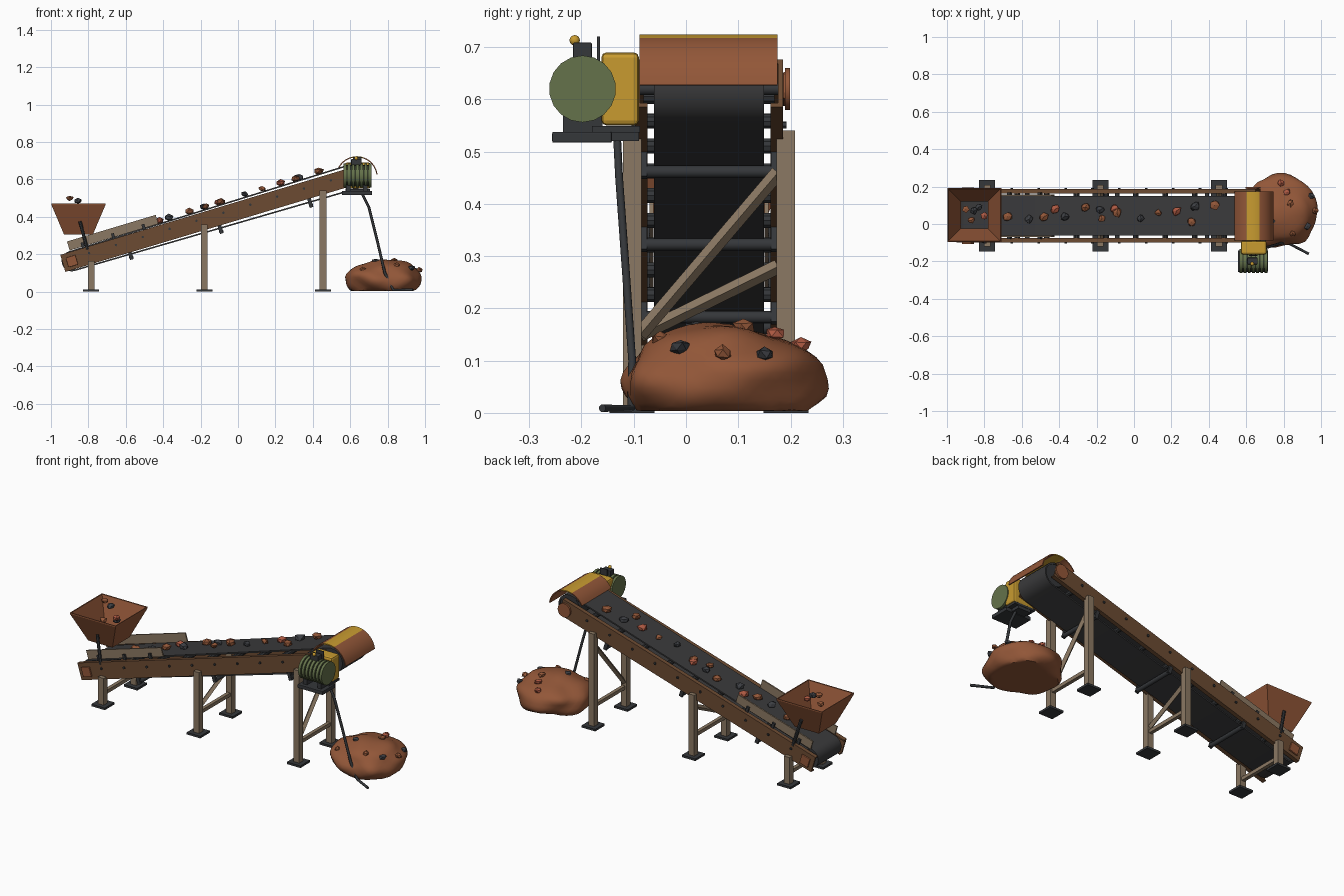
import bpy, bmesh, math, random
from mathutils import Matrix, Vector, noise

random.seed(4)
if "Cube" in bpy.data.objects:
    bpy.data.objects.remove(bpy.data.objects["Cube"])


def material(name, *rgb):
    m = bpy.data.materials.new(name)
    m.use_nodes = True
    m.diffuse_color = (*rgb, 1)
    node = next(n for n in m.node_tree.nodes if n.type == 'BSDF_PRINCIPLED')
    node.inputs["Base Color"].default_value = (*rgb, 1)
    return m


RUST = material("rust", .29, .095, .04)
BROWN = material("beam brown", .15, .07, .032)
STEEL = material("weathered steel", .26, .19, .125)
DARK = material("dark metal", .035, .038, .042)
RUBBER = material("belt rubber", .042, .042, .044)
YELLOW = material("safety yellow", .58, .33, .03)
GREEN = material("olive green", .13, .17, .07)
DEEP = material("deep green", .03, .038, .02)
RED = material("red stone", .42, .1, .055)
COAL = material("dark stone", .045, .048, .055)

# Inclined frame: local x runs up the belt, local z is normal to it
YC = .044
TAIL, HEAD = Vector((-.888, YC, .163)), Vector((.635, YC, .62))
LENGTH = (HEAD - TAIL).length
SLOPE = math.atan2(HEAD.z - TAIL.z, HEAD.x - TAIL.x)
INCLINE = Matrix.Translation(TAIL) @ Matrix.Rotation(-SLOPE, 4, 'Y')
WORLD = Matrix.Identity(4)
smooth_parts = []


def finish(bm, name, mats, frame=WORLD, smooth=False):
    bm.transform(frame)
    bmesh.ops.recalc_face_normals(bm, faces=bm.faces[:])
    me = bpy.data.meshes.new(name)
    bm.to_mesh(me)
    bm.free()
    for m in (mats if isinstance(mats, list) else [mats]):
        me.materials.append(m)
    ob = bpy.data.objects.new(name, me)
    bpy.context.collection.objects.link(ob)
    if smooth:
        smooth_parts.append(ob)
    return ob


def box(name, mat, lo, hi, frame=WORLD, bevel=0):
    lo, hi = Vector(lo), Vector(hi)
    bm = bmesh.new()
    bmesh.ops.create_cube(bm, size=1)
    bmesh.ops.scale(bm, vec=hi - lo, verts=bm.verts[:])
    bmesh.ops.translate(bm, vec=(lo + hi) / 2, verts=bm.verts[:])
    if bevel:
        bmesh.ops.bevel(bm, geom=bm.edges[:], offset=bevel, segments=2,
                        profile=.5, affect='EDGES')
    return finish(bm, name, mat, frame)


def tube(name, mat, a, b, r, sides=16, frame=WORLD):
    a, b = Vector(a), Vector(b)
    turn = (b - a).to_track_quat('Z', 'Y').to_matrix().to_4x4()
    bm = bmesh.new()
    bmesh.ops.create_cone(bm, cap_ends=True, segments=sides, radius1=r, radius2=r,
                          depth=(b - a).length,
                          matrix=Matrix.Translation((a + b) / 2) @ turn)
    return finish(bm, name, mat, frame, sides > 6)


def band(name, mats, outer, inner, y0, y1, closed, frame=WORLD):
    """Strip of given thickness between two matching profiles in x and z."""
    bm = bmesh.new()
    rows = [[bm.verts.new((p[0], y, p[1])) for p in prof]
            for prof, y in ((outer, y0), (outer, y1), (inner, y1), (inner, y0))]
    n = len(outer)
    for i in range(n if closed else n - 1):
        j = (i + 1) % n
        for k in range(4):
            q = rows[(k + 1) % 4]
            bm.faces.new((rows[k][i], rows[k][j], q[j], q[i]))
    if not closed:
        for i in (0, n - 1):
            bm.faces.new([row[i] for row in rows])
    return finish(bm, name, mats, frame, True)


def arc(cx, cz, r, a0, a1, n):
    angles = [math.radians(a0 + (a1 - a0) * i / n) for i in range(n + 1)]
    return [(cx + r * math.cos(a), cz + r * math.sin(a)) for a in angles]


def rock(mat, pos, r, name="loose_rock"):
    bm = bmesh.new()
    bmesh.ops.create_icosphere(bm, subdivisions=1, radius=r)
    for v in bm.verts:
        v.co *= random.uniform(.75, 1.15)
        v.co.z *= .75
    spin = Matrix.Rotation(random.uniform(0, 6), 4, 'Z')
    finish(bm, name, mat, Matrix.Translation(pos) @ spin)


# Belt loop and pulleys
def loop(t):
    return arc(0, 0, .055 - t, 90, 270, 12) + arc(LENGTH, 0, .07 - t, -90, 90, 12)


band("belt", RUBBER, loop(0), loop(.008), -.105, .105, True, INCLINE)
for name, s, r in (("tail_pulley", 0, .047), ("head_pulley", LENGTH, .062)):
    tube(name, DARK, (s, -.1, 0), (s, .1, 0), r, 20, INCLINE)
    tube(name + "_shaft", DARK, (s, -.15, 0), (s, .15, 0), .012, 12, INCLINE)

# Carrying idlers and return rollers
for i in range(9):
    s = .12 + i * .165
    tube("carry_idler", DARK, (s, -.125, .03), (s, .125, .03), .015, 10, INCLINE)
for s in (.31, .81, 1.31):
    n = -.069 - .015 * s / LENGTH
    tube("return_roller", DARK, (s, -.12, n), (s, .12, n), .012, 12, INCLINE)
    for side in (-1, 1):
        box("roller_bracket", DARK, (s - .01, side * .125 - .006, n - .012),
            (s + .01, side * .125 + .006, -.03), INCLINE)

# Channel side beams, bolts, bearings and skirt boards
for side in (-1, 1):
    def sided(name, mat, x, y, z, bevel=0):
        ys = sorted((side * y[0], side * y[1]))
        box(name, mat, (x[0], ys[0], z[0]), (x[1], ys[1], z[1]), INCLINE, bevel)
    ends = (-.05, LENGTH + .03)
    sided("beam_web", BROWN, ends, (.132, .142), (-.045, .05))
    for z in (-.045, .042):
        sided("beam_flange", BROWN, ends, (.118, .132), (z, z + .008))
    for i in range(10):
        s = .1 + i * .15
        tube("beam_bolt", DARK, (s, side * .14, .015), (s, side * .148, .015), .007, 6, INCLINE)
    for s in (0, LENGTH):
        sided("bearing_block", RUST, (s - .027, s + .027), (.142, .152), (-.027, .027), .003)
    sided("skirt_board", STEEL, (.005, .5), (.106, .114), (.058, .108))
    for s in (.08, .25, .42):
        sided("skirt_bracket", DARK, (s - .008, s + .008), (.114, .124), (.04, .08))
tube("head_bearing_cap", RUST, (HEAD.x, YC + .145, HEAD.z), (HEAD.x, YC + .155, HEAD.z), .04, 12)

# Support trestles with base plates and braces
for x, top, brace in ((-.785, .165, 0), (-.18, .36, .28), (.455, .54, .46)):
    for side in (-1, 1):
        y = YC + side * .147
        box("support_leg", STEEL, (x - .018, y - .018, .01), (x + .018, y + .018, top))
        box("base_plate", DARK, (x - .043, y - .043, 0), (x + .043, y + .043, .012))
    low = .12 if brace else .07
    box("cross_tie", STEEL, (x - .01, YC - .13, low - .01), (x + .01, YC + .13, low + .01))
    if brace:
        tube("diagonal_brace", STEEL, (x, YC - .132, .15), (x, YC + .132, brace), .014, 4)

# Feed hopper: open square funnel on struts
bm = bmesh.new()
HX, HY = -.853, .048
rings = [[bm.verts.new((HX + sx * h, HY + sy * h, z))
          for sx, sy in ((-1, -1), (1, -1), (1, 1), (-1, 1))]
         for h, z in ((.077, .305), (.145, .465), (.145, .472))]
for a, b in zip(rings, rings[1:]):
    for i in range(4):
        j = (i + 1) % 4
        bm.faces.new((a[i], a[j], b[j], b[i]))
hopper = finish(bm, "feed_hopper", RUST)
mod = hopper.modifiers.new("wall", 'SOLIDIFY')
mod.thickness = .007
for side in (-1, 1):
    tube("hopper_strut", DARK, (-.845, HY + side * .115, .375), (-.805, YC + side * .137, .225), .009, 8)
for mat, x, y, z in ((RUST, -.9, .08, .498), (COAL, -.855, .07, .484), (RED, -.8, .045, .44),
                     (RUST, -.87, .02, .42), (COAL, -.83, .09, .4)):
    rock(mat, (x, y, z), .022, "hopper_rock")

# Head hood with painted stripe
hood = band("discharge_hood", [RUST, YELLOW], arc(.635, .612, .112, 8, 152, 16),
            arc(.635, .612, .106, 8, 152, 16), -.089, .175, False)
for f in hood.data.polygons:
    f.material_index = int(abs(f.center.x - .64) < .034 and f.center.z > .7)

# Gearbox, finned motor and its shelf
box("gearbox", YELLOW, (.572, -.162, .55), (.708, -.09, .69), bevel=.01)
MY, MZ = -.198, .62
tube("motor_core", DEEP, (.57, MY, MZ), (.71, MY, MZ), .057, 18)
for i in range(7):
    x = .564 + i * .0223
    tube("motor_fin", GREEN, (x, MY, MZ), (x + .015, MY, MZ), .064, 18)
box("terminal_box", DARK, (.605, -.216, .675), (.66, -.18, .709), bevel=.003)
box("lifting_plate", DARK, (.615, -.17, .64), (.66, -.165, .72))
bm = bmesh.new()
bmesh.ops.create_uvsphere(bm, u_segments=12, v_segments=8, radius=.01)
finish(bm, "warning_lamp", YELLOW, Matrix.Translation((.632, -.213, .713)), True)
box("motor_shelf", DARK, (.556, -.256, .517), (.716, -.142, .538), bevel=.003)
box("shelf_bracket", DARK, (.575, -.18, .537), (.705, -.088, .549))
box("shelf_arm", DARK, (.6, -.15, .52), (.68, -.09, .538))
for x in (.59, .68):
    box("motor_foot", DARK, (x - .012, -.235, .536), (x + .012, -.16, .57))

# Power cable dropping to the ground
curve = bpy.data.curves.new("power_cable", 'CURVE')
curve.dimensions = '3D'
curve.bevel_depth = .0075
curve.bevel_resolution = 2
path = [(.66, -.132, .53), (.70, -.128, .45), (.745, -.115, .27), (.785, -.103, .1),
        (.83, -.105, .009), (.935, -.16, .009)]
spline = curve.splines.new('POLY')
spline.points.add(len(path) - 1)
for p, co in zip(spline.points, path):
    p.co = (*co, 1)
curve.use_fill_caps = True
curve.materials.append(DARK)
bpy.context.collection.objects.link(bpy.data.objects.new("power_cable", curve))

# Ore pile with scattered stones
PILE, SIZE = Vector((.787, .07, .062)), Vector((.205, .19, .108))
bm = bmesh.new()
bmesh.ops.create_icosphere(bm, subdivisions=4, radius=1)
for v in bm.verts:
    v.co *= 1 + .13 * noise.noise(v.co * 1.7)
    v.co = PILE + v.co * SIZE
    v.co.z = max(v.co.z, .004)
finish(bm, "ore_pile", RUST, smooth=True)
for mat, dx, dy in ((RUST, -.12, -.12), (COAL, .14, -.08), (RUST, .18, 0), (COAL, .16, .08),
                    (RED, .03, .1), (RUST, .05, .04), (RED, 0, .15), (COAL, -.05, -.05), (RUST, .06, -.12)):
    h = math.sqrt(max(0, 1 - (dx / SIZE.x) ** 2 - (dy / SIZE.y) ** 2))
    rock(mat, PILE + Vector((dx, dy, h * SIZE.z)), .021, "pile_rock")

# Rocks riding the belt
cargo = ((RUST, -.655, .04), (COAL, -.54, .025), (RUST, -.46, .04), (RED, -.4, .08), (COAL, -.35, .04),
         (RUST, -.24, .09), (COAL, -.16, .075), (RUST, -.15, .03), (RED, -.08, .08), (RUST, -.07, .06),
         (COAL, .06, .03), (RUST, .15, .06), (RED, .25, .07), (RUST, .33, .01), (COAL, .35, .095),
         (RUST, .455, .1))
for mat, x, y in cargo:
    s = (x - TAIL.x) / math.cos(SLOPE)
    rock(mat, INCLINE @ Vector((s, y - YC, .068 + .015 * s / LENGTH)), random.uniform(.019, .029), "belt_rock")

# Smooth shading on rounded parts
bpy.ops.object.select_all(action='DESELECT')
for ob in smooth_parts:
    ob.select_set(True)
bpy.context.view_layer.objects.active = smooth_parts[0]
bpy.ops.object.shade_smooth_by_angle(angle=math.radians(32))
